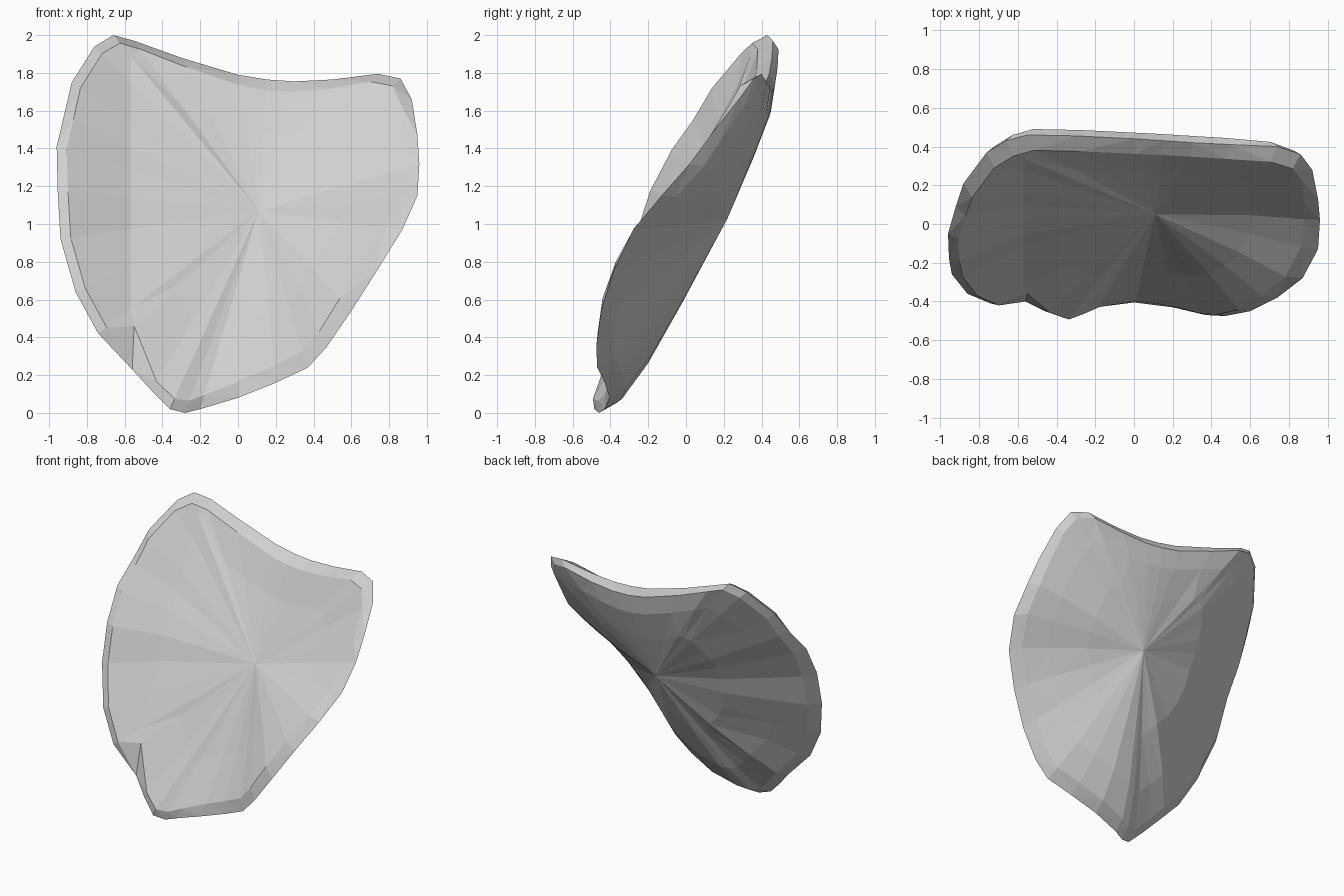
import bpy
import bmesh
from mathutils import Vector

if "Cube" in bpy.data.objects:
    bpy.data.objects.remove(bpy.data.objects["Cube"])

# Outer edge of the leaning stone slab, clockwise from the peak
RIM = [
    (-.66, .43, 2.0), (-.55, .46, 1.97), (-.3, .455, 1.88), (0, .44, 1.79),
    (.15, .43, 1.765), (.3, .42, 1.755), (.5, .41, 1.765), (.74, .40, 1.795),
    (.86, .36, 1.77), (.92, .28, 1.66), (.95, .13, 1.47), (.96, .02, 1.32),
    (.95, -.13, 1.15), (.87, -.28, .97), (.74, -.38, .76), (.6, -.45, .54),
    (.47, -.475, .35), (.37, -.47, .24), (.2, -.43, .16), (0, -.405, .08),
    (-.2, -.43, .02), (-.28, -.46, 0), (-.36, -.485, .02), (-.46, -.45, .12),
    (-.56, -.40, .23), (-.74, -.41, .42), (-.86, -.36, .64), (-.94, -.26, .92),
    (-.955, -.18, 1.18), (-.96, -.05, 1.41), (-.92, .09, 1.58),
    (-.88, .21, 1.75), (-.76, .37, 1.94),
]
FRONT_HUB = Vector((.11, .05, 1.07))
BACK_HUB = Vector((.10, .22, 1.03))
CREASE_X = -.57  # where the left wing folds forward


def clamp(v):
    return min(max(v, 0), 1)


def high(p):
    return clamp((p.z - 1.3) / .5)


def inset(p, hub, dist, dy):
    """Move an edge point toward the hub in the xz plane and shift it in y."""
    d = Vector((hub.x - p.x, 0, hub.z - p.z)).normalized()
    return p + d * dist + Vector((0, dy, 0))


def front_edge(p):
    soft = clamp((p.x + .4) / .3) * (1 - high(p))  # wide soft bevel right and below
    return inset(p, FRONT_HUB, .055 + .035 * soft, -.01 + .018 * soft - .07 * high(p))


def front_fold(p):
    t, push = .35, .012
    if p.x < CREASE_X - .04:
        t = (CREASE_X - p.x) / (FRONT_HUB.x - p.x)
        push = .18 * t
    return p.lerp(FRONT_HUB, t) + Vector((0, push, 0))


def back_edge(p):
    right = clamp((p.x - .6) / .3)
    return inset(p, BACK_HUB, .055, .09 - .06 * high(p) - .015 * right)


def back_round(p):
    right = clamp((p.x - .4) / .4)
    return p.lerp(BACK_HUB, .2) + Vector((0, .028 - .014 * right, 0))


def back_bulge(p):
    left = clamp((-p.x - .3) / .5)
    return p.lerp(BACK_HUB, .52) + Vector((0, .022 + .038 * left, 0))


rim = [Vector(p) for p in RIM]
front = [front_edge(p) for p in rim]
front[24] = Vector((-.55, -.36, .46))  # notch by the lower tip
front_mid = [front_fold(p) for p in front]
back = [back_edge(p) for p in rim]
back_outer = [back_round(p) for p in back]
back_mid = [back_bulge(p) for p in back]

# Skin the rings from the front hub around the edge to the back hub
bm = bmesh.new()
rings = [[bm.verts.new(p) for p in ring]
         for ring in (front_mid, front, rim, back, back_outer, back_mid)]
n = len(rim)
for a, b in zip(rings, rings[1:]):
    for i in range(n):
        j = (i + 1) % n
        bm.faces.new((a[i], a[j], b[j], b[i]))
for ring, hub in ((rings[0], FRONT_HUB), (rings[-1], BACK_HUB)):
    centre = bm.verts.new(hub)
    for i in range(n):
        bm.faces.new((ring[i], ring[(i + 1) % n], centre))
bmesh.ops.triangulate(bm, faces=bm.faces[:])
bmesh.ops.recalc_face_normals(bm, faces=bm.faces[:])

mesh = bpy.data.meshes.new("stone_slab")
bm.to_mesh(mesh)
bm.free()
slab = bpy.data.objects.new("stone_slab", mesh)
bpy.context.collection.objects.link(slab)

# Plain grey stone
stone = bpy.data.materials.new("grey stone")
stone.diffuse_color = (.63, .63, .63, 1)
stone.use_nodes = True
stone.node_tree.nodes["Principled BSDF"].inputs["Base Color"].default_value = stone.diffuse_color
mesh.materials.append(stone)
